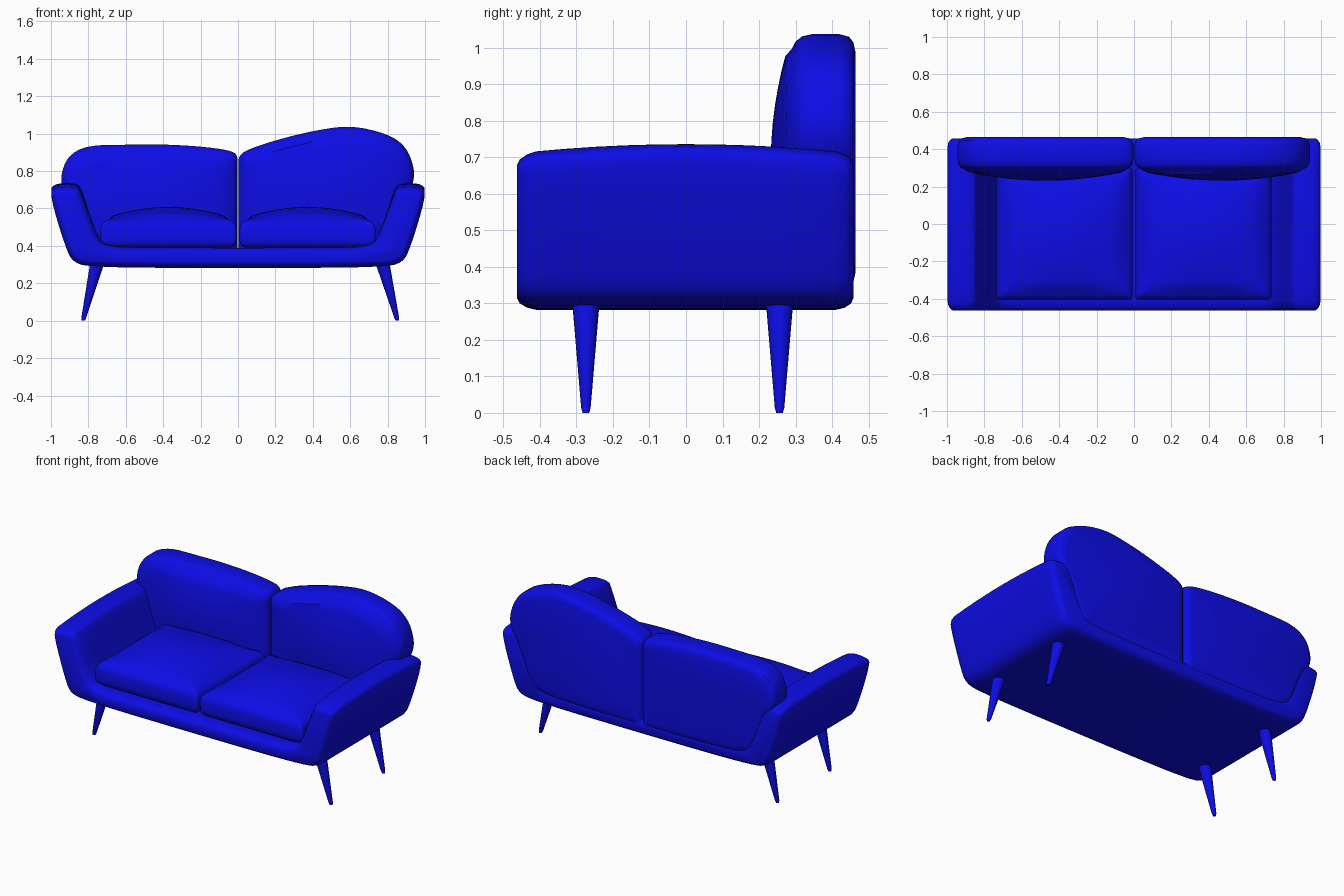
import bpy, bmesh, math
from mathutils import Vector

if "Cube" in bpy.data.objects:
    bpy.data.objects.remove(bpy.data.objects["Cube"])

blue = bpy.data.materials.new("blue fabric")
blue.diffuse_color = (0.004, 0.004, 0.8, 1)
blue.use_nodes = True
blue.node_tree.nodes["Principled BSDF"].inputs["Base Color"].default_value = blue.diffuse_color


def chaikin(pts, rounds=2):
    for _ in range(rounds):
        out = []
        for i, p in enumerate(pts):
            q = pts[(i + 1) % len(pts)]
            out += [p.lerp(q, 0.25), p.lerp(q, 0.75)]
        pts = out
    return pts


def subdivide(pts, step=0.06):
    out = []
    for i, p in enumerate(pts):
        q = pts[(i + 1) % len(pts)]
        n = max(1, math.ceil((q - p).length / step))
        out += [p.lerp(q, k / n) for k in range(n)]
    return out


def offset_inward(pts, d):
    # mitred inset of a counter-clockwise polygon
    out = []
    for i, p in enumerate(pts):
        a = (p - pts[i - 1]).normalized()
        b = (pts[(i + 1) % len(pts)] - p).normalized()
        na, nb = Vector((-a.y, a.x)), Vector((-b.y, b.x))
        out.append(p + (na + nb) * (d / (1 + na.dot(nb))))
    return out


def loft(name, rings):
    bm = bmesh.new()
    rows = [[bm.verts.new(c) for c in ring] for ring in rings]
    n = len(rows[0])
    for r, s in zip(rows, rows[1:]):
        for i in range(n):
            j = (i + 1) % n
            bm.faces.new((r[i], r[j], s[j], s[i]))
    bm.faces.new(rows[0])
    bm.faces.new(rows[-1])
    bmesh.ops.recalc_face_normals(bm, faces=bm.faces)
    mesh = bpy.data.meshes.new(name)
    bm.to_mesh(mesh)
    bm.free()
    ob = bpy.data.objects.new(name, mesh)
    bpy.context.collection.objects.link(ob)
    finish(ob)


def finish(ob):
    ob.data.materials.append(blue)
    bpy.ops.object.select_all(action='DESELECT')
    ob.select_set(True)
    bpy.context.view_layer.objects.active = ob
    bpy.ops.object.shade_smooth_by_angle(angle=math.radians(38))


def pillow(name, outline, levels, bulge, to_world):
    # levels: (edge inset, height); the last level is closed by a dome
    pts = subdivide(chaikin([Vector(p) for p in outline]))
    lo = Vector((min(p.x for p in pts), min(p.y for p in pts)))
    hi = Vector((max(p.x for p in pts), max(p.y for p in pts)))
    c, h = (lo + hi) / 2, (hi - lo) / 2
    rings = []

    def ring(sx, sy, z, dome):
        row = []
        for p in pts:
            u, v = (p.x - c.x) / h.x * sx, (p.y - c.y) / h.y * sy
            up = dome * max(0, 1 - u * u) * max(0, 1 - v * v)
            row.append(to_world(c.x + u * h.x, c.y + v * h.y, z + up))
        rings.append(row)

    for d, z in levels:
        ring(1 - d / h.x, 1 - d / h.y, z, 0)
    d, z = levels[-1]
    for s in (0.94, 0.82, 0.68, 0.52, 0.36, 0.2, 0.06):
        ring(s * (1 - d / h.x), s * (1 - d / h.y), z, bulge)
    loft(name, rings)


# U-shaped shell with crowned arms
half = [(0.45, 0.282), (0.76, 0.288), (0.88, 0.305), (0.925, 0.40), (1.002, 0.65),
        (0.992, 0.708), (0.86, 0.712), (0.835, 0.675), (0.755, 0.455), (0.71, 0.397), (0.5, 0.39)]
shell = [Vector(p) for p in half] + [Vector((-x, z)) for x, z in reversed(half)]
stations = [(-0.4625, 0.032), (-0.455, 0.018), (-0.435, 0.006), (-0.41, 0)]
stations += [(-0.41 + 0.82 * k / 10, 0) for k in range(1, 10)]
stations += [(0.41, 0), (0.435, 0.006), (0.452, 0.018), (0.458, 0.032)]
rings = []
for y, d in stations:
    crown = 0.025 * (1 - (y / 0.4625) ** 2)
    rings.append([(p.x, y, p.y + crown * min(1, max(0, (p.y - 0.45) / 0.22)))
                  for p in chaikin(offset_inward(shell, d))])
loft("sofa_shell", rings)

# seat cushions
for side, name in ((-1, "left_seat_cushion"), (1, "right_seat_cushion")):
    x0, x1, y0, y1, r = 0.008, 0.735, -0.405, 0.30, 0.04
    rect = [(x0 + r, y0), (x1 - r, y0), (x1, y0), (x1, y0 + r), (x1, y1 - r), (x1, y1),
            (x1 - r, y1), (x0 + r, y1), (x0, y1), (x0, y1 - r), (x0, y0 + r), (x0, y0)]
    pillow(name, rect,
           [(0.04, 0.388), (0.018, 0.396), (0.004, 0.412), (0, 0.435), (0, 0.49),
            (0.006, 0.513), (0.02, 0.53), (0.045, 0.54)],
           0.068, lambda a, b, z, s=side: (s * a, b, z))

# back cushions: low left half, tall right half
lower = [(0.003, 0.37), (0.003, 0.335), (0.05, 0.335), (0.4, 0.338), (0.73, 0.35), (0.80, 0.41), (0.88, 0.64)]
right_back = lower + [(0.935, 0.72), (0.945, 0.81), (0.90, 0.93), (0.80, 1.0), (0.60, 1.045),
                      (0.40, 1.015), (0.20, 0.965), (0.05, 0.915), (0.003, 0.88), (0.003, 0.83)]
left_back = lower + [(0.938, 0.70), (0.948, 0.78), (0.91, 0.88), (0.81, 0.937), (0.60, 0.941),
                     (0.40, 0.943), (0.20, 0.932), (0.05, 0.912), (0.003, 0.89), (0.003, 0.83)]
for side, name, outline in ((1, "right_back_cushion", right_back), (-1, "left_back_cushion", left_back)):
    pillow(name, outline,
           [(0.05, -0.464), (0.022, -0.458), (0.007, -0.446), (0, -0.42), (0, -0.345),
            (0.006, -0.318), (0.02, -0.30), (0.04, -0.29)],
           0.058, lambda a, b, z, s=side: (s * a, -z, b))

# splayed tapered legs
for side, xt, xb in (("left", -0.752, -0.828), ("right", 0.772, 0.852)):
    for place, y in (("front", -0.274), ("back", 0.256)):
        rings = []
        for t in (0, 0.04, 1):
            r = 0.009 if t == 0 else 0.012 + 0.026 * t
            rings.append([(xb + (xt - xb) * t + r * math.cos(k * math.tau / 24),
                           y + r * math.sin(k * math.tau / 24), 0.002 * (t > 0) + 0.308 * t)
                          for k in range(24)])
        loft(f"{place}_{side}_leg", rings)
